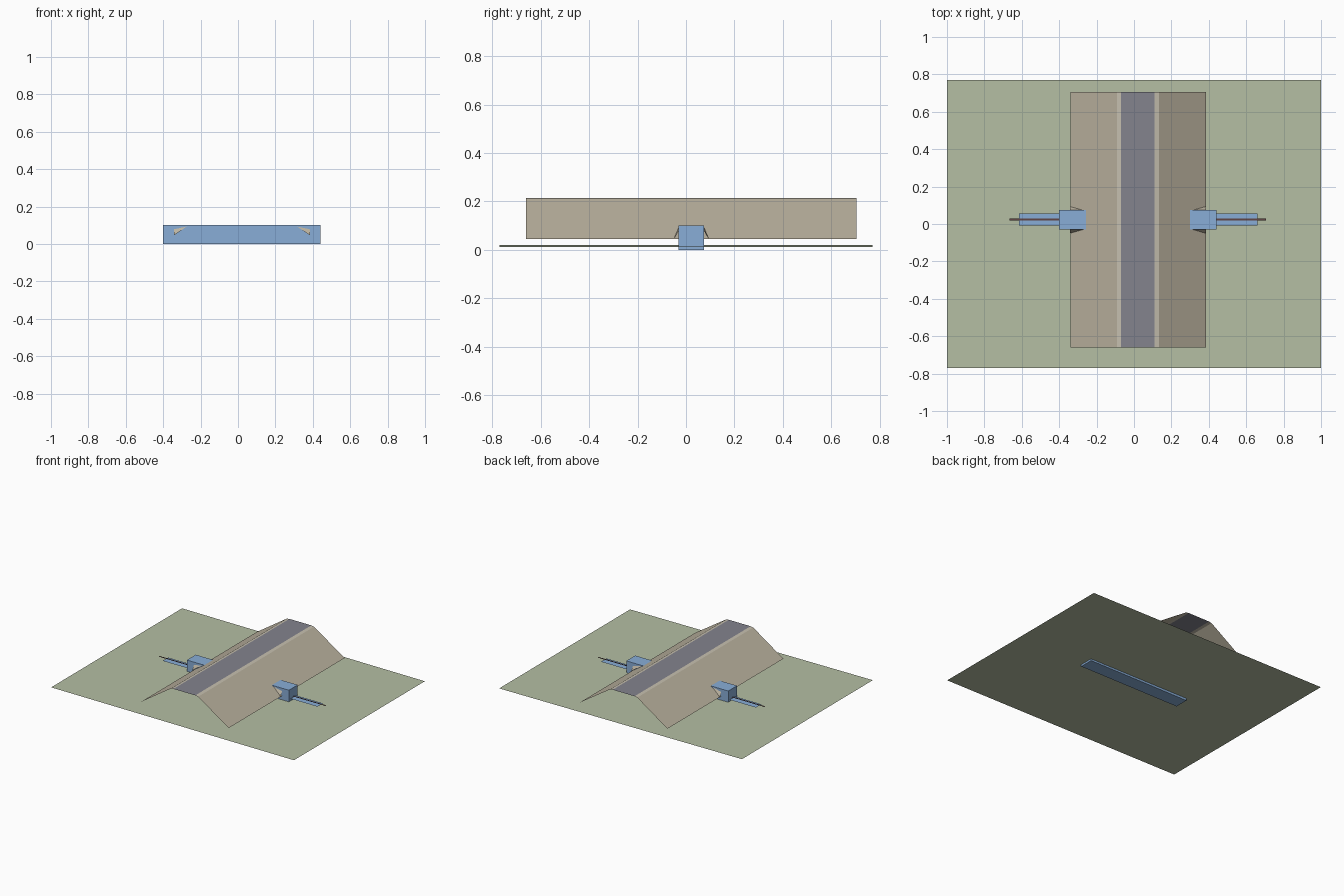
import bpy

if "Cube" in bpy.data.objects:
    bpy.data.objects.remove(bpy.data.objects["Cube"])

def mat(name, rgb):
    m = bpy.data.materials.new(name)
    m.diffuse_color = (*rgb, 1)
    m.use_nodes = True
    m.node_tree.nodes["Principled BSDF"].inputs["Base Color"].default_value = m.diffuse_color
    return m

GRASS = mat("grass", (0.46, 0.52, 0.37))
EARTH = mat("earth", (0.50, 0.45, 0.35))
SHOULDER = mat("gravel", (0.55, 0.51, 0.42))
ASPHALT = mat("asphalt", (0.23, 0.23, 0.27))
BLUE = mat("culvert_blue", (0.25, 0.42, 0.68))
DARK = mat("line_dark", (0.12, 0.06, 0.06))

def sheet(name, verts, faces, material):
    me = bpy.data.meshes.new(name)
    me.from_pydata(verts, [], faces)
    me.materials.append(material)
    ob = bpy.data.objects.new(name, me)
    bpy.context.collection.objects.link(ob)
    return ob

def strip(name, a, b, y0, y1, material):
    # flat strip between two (x, z) points, running from y0 to y1
    return sheet(name, [(a[0], y0, a[1]), (b[0], y0, b[1]),
                        (b[0], y1, b[1]), (a[0], y1, a[1])], [(0, 1, 2, 3)], material)

# gently tilted terrain
strip("terrain", (-1, 0.019), (1, 0.011), -0.77, 0.77, GRASS)

# open-ended embankment: slopes, shoulders, road
section = [(-0.34, 0.044), (-0.092, 0.21), (-0.07, 0.214),
           (0.11, 0.214), (0.133, 0.21), (0.385, 0.044)]
parts = [("left_slope", EARTH), ("left_shoulder", SHOULDER), ("road", ASPHALT),
         ("right_shoulder", SHOULDER), ("right_slope", EARTH)]
for (name, m), a, b in zip(parts, section, section[1:]):
    strip(name, a, b, -0.66, 0.705, m)

# box culvert through the bank
bpy.ops.mesh.primitive_cube_add(size=1, location=(0.02, 0.022, 0.05))
box = bpy.context.object
box.name = "culvert_box"
box.scale = (0.84, 0.104, 0.1)
box.data.materials.append(BLUE)

# channel beds and flow line on both sides
strip("left_channel", (-0.615, 0.028), (-0.40, 0.028), -0.008, 0.057, BLUE)
strip("right_channel", (0.44, 0.028), (0.66, 0.028), -0.008, 0.057, BLUE)
strip("flow_line", (-0.665, 0.036), (0.705, 0.036), 0.018, 0.03, DARK)

# small earth wings where the bank meets the culvert
for end, s in (("left", -1), ("right", 1)):
    for side, t in (("front", -1), ("back", 1)):
        x = lambda d: 0.021 + s * d
        y = lambda d: 0.022 + t * d
        sheet(f"{end}_{side}_wing",
              [(x(0.364), y(0.052), 0.078), (x(0.295), y(0.052), 0.093),
               (x(0.364), y(0.072), 0.046)], [(0, 1, 2)], EARTH)
